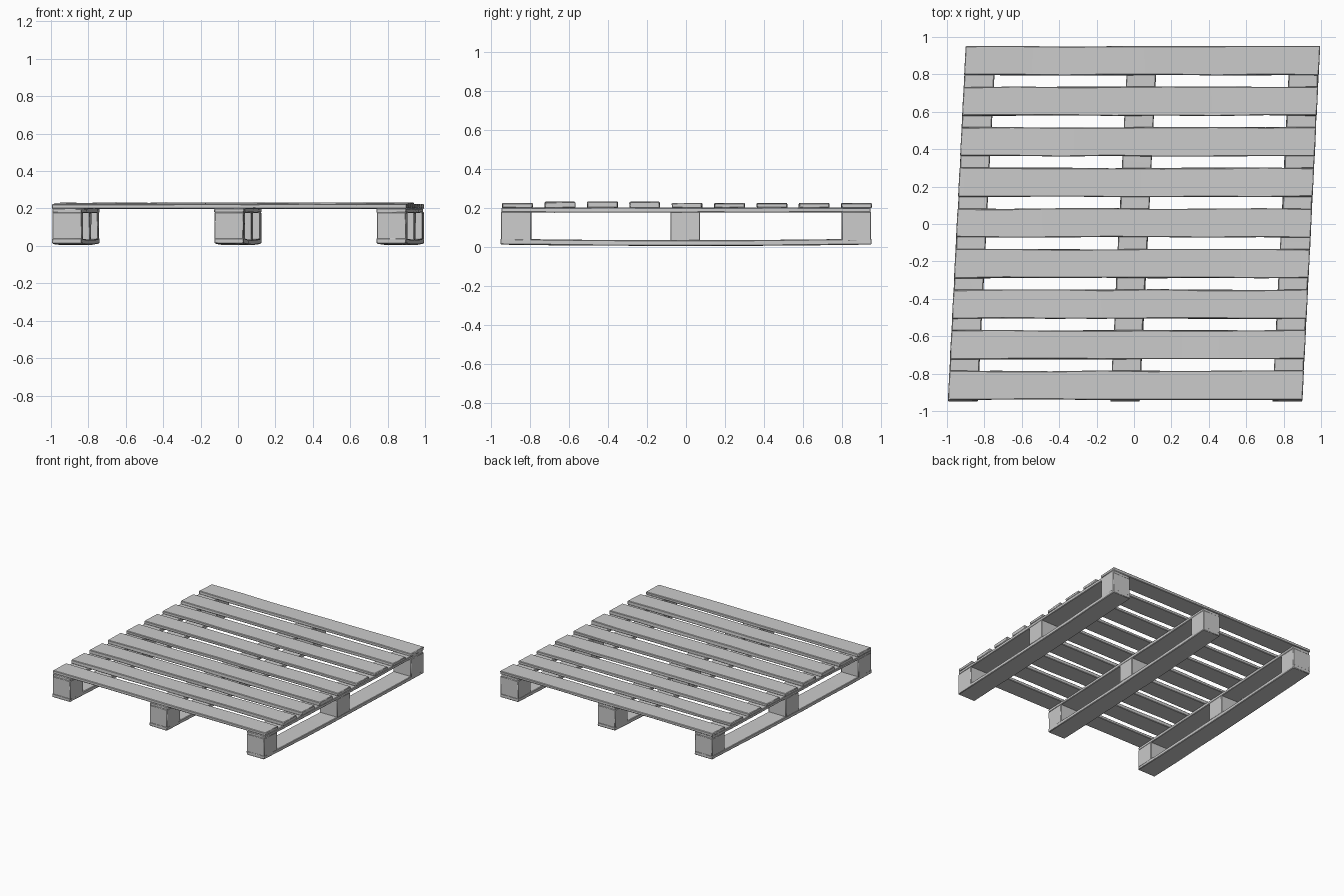
import bpy, bmesh, random
from mathutils import Vector

if "Cube" in bpy.data.objects:
    bpy.data.objects.remove(bpy.data.objects["Cube"])

random.seed(4)
SHEAR = 0.05  # whole pallet leans in x as y grows


def timber(name, x0, x1, y0, y1, z0, z1, along=None, cuts=0, rough=0.003, bow=0.0):
    """Slightly warped wooden box, sheared with the pallet."""
    bm = bmesh.new()
    bmesh.ops.create_cube(bm, size=1)
    if cuts:
        axis = 'xy'.index(along)
        edges = [e for e in bm.edges
                 if abs((e.verts[0].co - e.verts[1].co)[axis]) > 0.5]
        bmesh.ops.subdivide_edges(bm, edges=edges, cuts=cuts)
    for v in bm.verts:
        u = v.co.copy()
        x = x0 + (u.x + 0.5) * (x1 - x0)
        y = y0 + (u.y + 0.5) * (y1 - y0)
        z = z0 + (u.z + 0.5) * (z1 - z0)
        t = u.y if along == 'y' else u.x
        z += bow * (4 * t * t) + random.uniform(-rough, rough) * 0.5
        if along == 'x':
            y += random.uniform(-rough, rough)
        else:
            x += random.uniform(-rough, rough)
        v.co = Vector((x + SHEAR * y, y, z))
    mesh = bpy.data.meshes.new(name)
    bm.to_mesh(mesh)
    bm.free()
    ob = bpy.data.objects.new(name, mesh)
    bpy.context.collection.objects.link(ob)
    # softened arrises
    bev = ob.modifiers.new("soft_edges", 'BEVEL')
    bev.width = 0.004
    bev.segments = 1
    bpy.ops.object.select_all(action='DESELECT')
    ob.select_set(True)
    bpy.context.view_layer.objects.active = ob
    bpy.ops.object.shade_smooth_by_angle(angle=0.6)
    return ob


# nine deck boards, the front-side inner ones riding a little higher
for i in range(9):
    y = -0.862 + i * 0.2169
    lift = 0.006 if i in (1, 2, 3) else 0.0
    timber(f"deck_board_{i + 1}", -0.948, 0.948, y - 0.077, y + 0.077,
           0.199, 0.224 + lift, 'x', cuts=6)

# three skids: bottom runner, upper bearer and three blocks each
for side, x0, x1 in (("left", -0.946, -0.788),
                     ("middle", -0.079, 0.077),
                     ("right", 0.788, 0.946)):
    timber(f"{side}_runner", x0, x1, -0.95, 0.95, 0.005, 0.034, 'y',
           cuts=6, rough=0.002, bow=0.007)
    timber(f"{side}_bearer", x0, x1, -0.945, 0.945, 0.176, 0.201, 'y', cuts=6)
    for place, y0, y1 in (("front", -0.948, -0.792),
                          ("centre", -0.08, 0.072),
                          ("back", 0.797, 0.948)):
        timber(f"{side}_{place}_block", x0, x1, y0, y1, 0.030, 0.180, rough=0.002)
